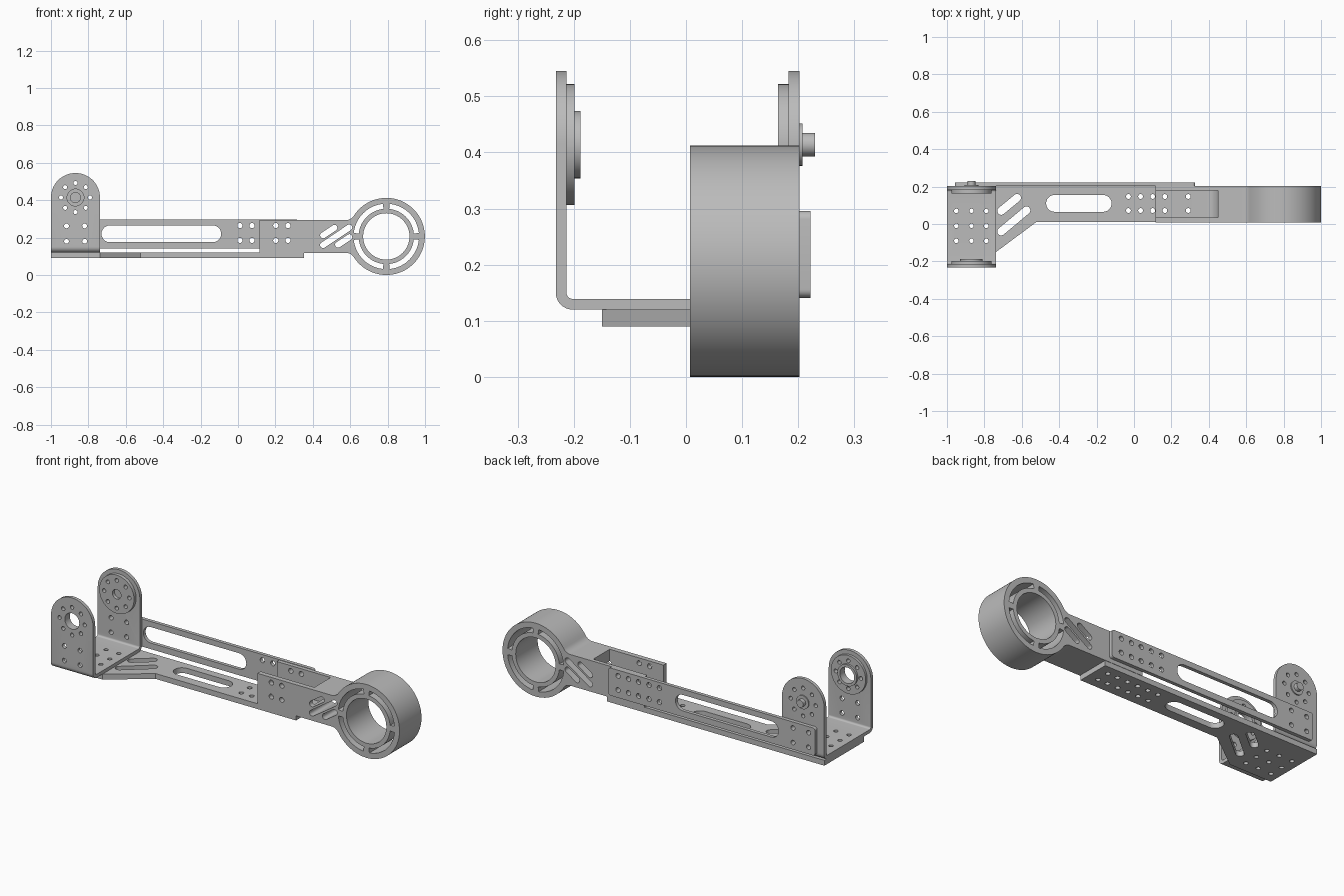
import bpy, bmesh, math
from math import pi, sin, cos, radians

cube = bpy.data.objects.get("Cube")
if cube:
    bpy.data.objects.remove(cube, do_unlink=True)

GREY = (0.5, 0.5, 0.5, 1)
metal = bpy.data.materials.new("grey_metal")
metal.use_nodes = True
metal.diffuse_color = GREY
metal.node_tree.nodes["Principled BSDF"].inputs["Base Color"].default_value = GREY


# ---- outline helpers (2D point lists) ----
def arc(cx, cy, r, a0, a1, n=12):
    steps = [radians(a0 + (a1 - a0) * i / n) for i in range(n + 1)]
    return [(cx + r * cos(a), cy + r * sin(a)) for a in steps]


def circle(cx, cy, r, n=24):
    return arc(cx, cy, r, 0, 360, n)[:-1]


def slot(x0, y0, x1, y1, r):
    a = math.degrees(math.atan2(y1 - y0, x1 - x0))
    return arc(x1, y1, r, a - 90, a + 90) + arc(x0, y0, r, a + 90, a + 270)


def round_rect(x0, y0, x1, y1, r):
    return (arc(x1 - r, y1 - r, r, 0, 90, 6) + arc(x0 + r, y1 - r, r, 90, 180, 6)
            + arc(x0 + r, y0 + r, r, 180, 270, 6) + arc(x1 - r, y0 + r, r, 270, 360, 6))


def grid(xs, ys, r):
    return [circle(x, y, r, 16) for x in xs for y in ys]


# ---- solid helpers ----
def place(p, axis, d):
    u, v = p
    return {"x": (d, u, v), "y": (u, d, v), "z": (u, v, d)}[axis]


def prisms(name, items):
    """Extrude each (outline, axis, low, high) into one mesh object."""
    bm = bmesh.new()
    for pts, axis, lo, hi in items:
        low = [bm.verts.new(place(p, axis, lo)) for p in pts]
        high = [bm.verts.new(place(p, axis, hi)) for p in pts]
        bm.faces.new(low)
        bm.faces.new(high)
        for i in range(len(pts)):
            j = (i + 1) % len(pts)
            bm.faces.new((low[i], low[j], high[j], high[i]))
    bmesh.ops.recalc_face_normals(bm, faces=bm.faces)
    mesh = bpy.data.meshes.new(name)
    bm.to_mesh(mesh)
    bm.free()
    mesh.materials.append(metal)
    ob = bpy.data.objects.new(name, mesh)
    bpy.context.collection.objects.link(ob)
    return ob


def carve(ob, items, operation="DIFFERENCE"):
    cutter = prisms("cutter", items)
    cutter.hide_render = True
    mod = ob.modifiers.new("carve", "BOOLEAN")
    mod.operation, mod.solver, mod.object = operation, "EXACT", cutter
    bpy.context.view_layer.update()
    deps = bpy.context.evaluated_depsgraph_get()
    result = bpy.data.meshes.new_from_object(ob.evaluated_get(deps))
    ob.modifiers.clear()
    ob.data = result
    bpy.data.objects.remove(cutter, do_unlink=True)


def through(outlines, axis, lo=-1, hi=1):
    return [(o, axis, lo, hi) for o in outlines]


HX, HZ = -0.869, 0.414            # pivot of the bracket
AX, AZ = 0.793, 0.206             # centre of the ring
pivot_holes = [circle(HX + 0.078 * cos(k * pi / 4), HZ + 0.078 * sin(k * pi / 4), 0.011, 14)
               for k in range(8)]
bracket_holes = grid((-0.917, -0.82), (0.18, 0.262), 0.013)
base_holes = grid((-0.95, -0.869, -0.79), (0.07, -0.01, -0.09), 0.012)

# U-shaped bracket: bent sheet trimmed to round-topped sides
F, B, T = -0.232, 0.202, 0.019
sheet = ([(F, 0.6)] + arc(F + 0.03, 0.15, 0.03, 180, 270, 8)
         + arc(B - 0.03, 0.15, 0.03, 270, 360, 8) + [(B, 0.6), (B - T, 0.6)]
         + arc(B - 0.03, 0.15, 0.011, 360, 270, 8)
         + arc(F + 0.03, 0.15, 0.011, 270, 180, 8) + [(F + T, 0.6)])
bracket = prisms("u_bracket", [(sheet, "x", -1, -0.738)])
side = arc(HX, HZ, 0.131, 0, 180, 40) + [(-1, 0.05), (-0.738, 0.05)]
carve(bracket, [(side, "y", -0.5, 0.5)], "INTERSECT")
carve(bracket, through(pivot_holes + bracket_holes, "y"))
carve(bracket, through(base_holes, "z", 0, 0.2))
carve(bracket, [(circle(HX, HZ, 0.045, 32), "y", -0.4, 0)])

# Pivot discs on the inner faces of the bracket
front_disc = prisms("front_disc", [(circle(HX, HZ, 0.108, 48), "y", F + T, -0.199)])
front_boss = prisms("front_boss", [(circle(HX, HZ, 0.06, 40), "y", -0.199, -0.188)])
back_disc = prisms("back_disc", [(circle(HX, HZ, 0.108, 48), "y", 0.164, B - T)])
for disc in (front_disc, back_disc):
    carve(disc, through(pivot_holes, "y"))
for part, r in ((front_disc, 0.045), (front_boss, 0.045), (back_disc, 0.027)):
    carve(part, through([circle(HX, HZ, r, 32)], "y"))

# Axle end on the outside
prisms("axle_washer", [(circle(HX, HZ, 0.038, 32), "y", B, 0.208)])
prisms("axle_end", [(circle(HX, HZ, 0.021, 24), "y", 0.208, 0.23)])

# Bottom plate with a widened end under the bracket
plate = [(-1, 0.2), (-1, -0.15), (-0.738, -0.15), (-0.52, 0.012), (0.352, 0.012), (0.352, 0.2)]
bottom = prisms("bottom_plate", [(plate, "z", 0.09, 0.12)])
rows = (0.072, 0.147)
carve(bottom, through(
    base_holes + grid((-0.03, 0.035, 0.1, 0.165, 0.23, 0.29), rows, 0.013)
    + [slot(-0.425, 0.11, -0.165, 0.11, 0.045),
       slot(-0.71, 0.07, -0.625, 0.14, 0.021),
       slot(-0.71, -0.04, -0.575, 0.073, 0.021)], "z"))

# Back link plate
link = prisms("back_link", [(round_rect(-0.957, 0.141, 0.327, 0.296, 0.015), "y", B, 0.222)])
carve(link, through(
    bracket_holes + grid((0.01, 0.075, 0.14, 0.202, 0.267), (0.185, 0.264), 0.014)
    + [slot(-0.685, 0.22, -0.135, 0.22, 0.045)], "y"))

# Arm: neck blended into a ring
H, R, FR = 0.0875, 0.206, 0.05
dx = math.sqrt((R + FR) ** 2 - (H + FR) ** 2)
ang = math.degrees(math.atan2(H + FR, dx))
outline = ([(0.115, AZ - H)] + arc(AX - dx, AZ - H - FR, FR, 90, ang, 8)
           + arc(AX, AZ, R, 180 + ang, 540 - ang, 72)[1:-1]
           + arc(AX - dx, AZ + H + FR, FR, -ang, -90, 8) + [(0.115, AZ + H)])
arm = prisms("ring_arm", [(outline, "y", 0.007, B)])

# Hollow of the neck, with a curved inner end
hollow = [(0.05, 0.14)] + arc(0.39, 0.2, 0.06, -90, 0) + [(0.45, 0.4), (0.05, 0.4)]
carve(arm, [(hollow, "y", 0.035, 0.18)])
carve(arm, through(grid((0.165, 0.29), rows, 0.013), "z", 0, 0.2))

# Ring bore, curved slots, neck slots and bolt holes
arcs = [arc(AX, AZ, 0.175, q + 6, q + 84, 16) + arc(AX, AZ, 0.148, q + 84, q + 6, 16)
        for q in (0, 90, 180, 270)]
neck_slots = [slot(0.455, 0.212, 0.515, 0.252, 0.016),
              slot(0.455, 0.16, 0.595, 0.254, 0.016),
              slot(0.535, 0.162, 0.595, 0.202, 0.016)]
carve(arm, through([circle(AX, AZ, 0.124, 56)] + arcs + neck_slots
                   + grid((0.202, 0.267), (0.185, 0.264), 0.014), "y"))

# Smooth the round surfaces, keep edges sharp
names = ("bracket", "disc", "boss", "axle", "plate", "link", "arm")
bpy.ops.object.select_all(action="DESELECT")
for ob in bpy.context.collection.objects:
    if ob.type == "MESH" and any(n in ob.name for n in names):
        ob.select_set(True)
        bpy.context.view_layer.objects.active = ob
bpy.ops.object.shade_smooth_by_angle(angle=radians(30))
